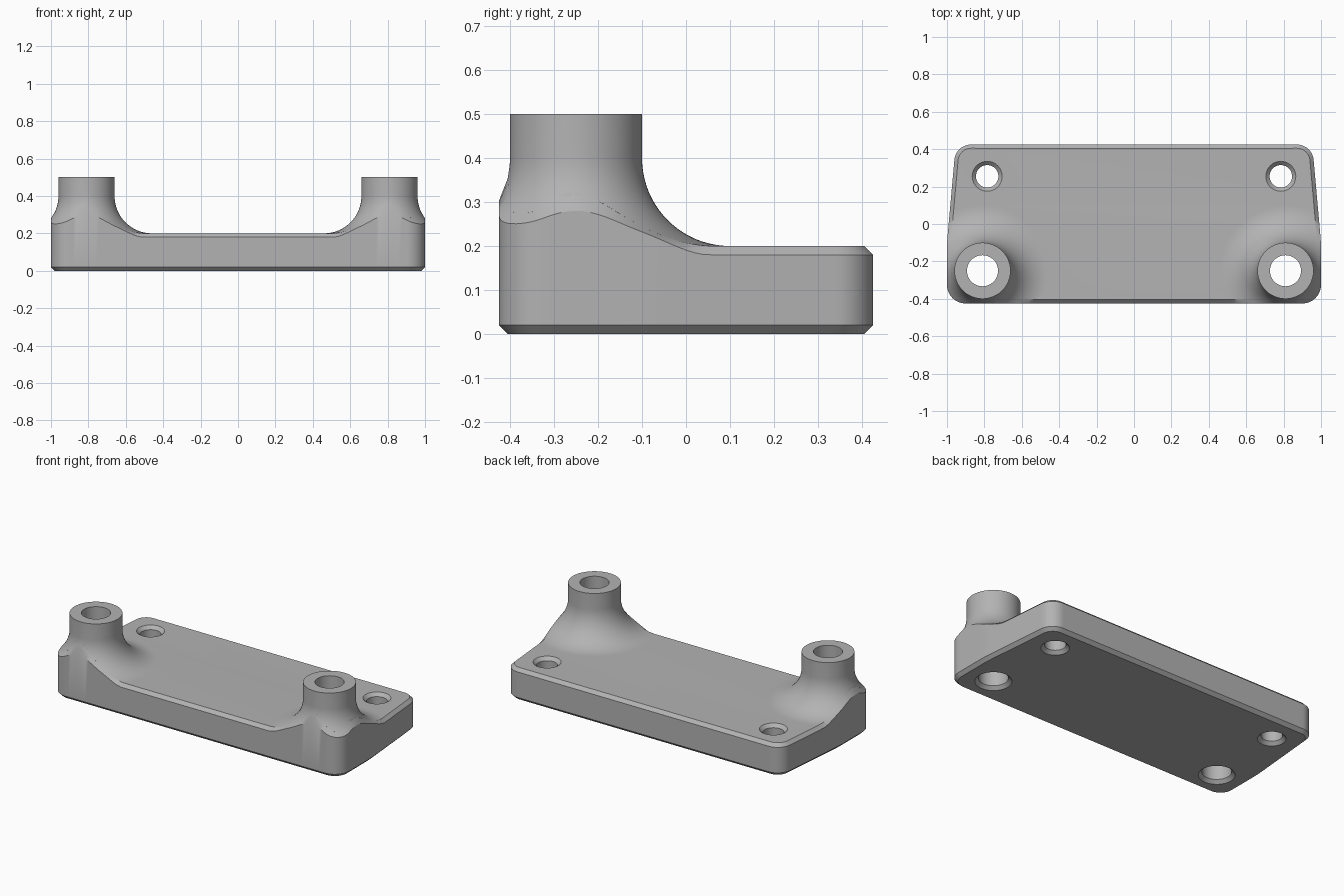
import bpy, bmesh, math
from mathutils import Vector

cube = bpy.data.objects.get("Cube")
if cube:
    bpy.data.objects.remove(cube, do_unlink=True)

BOSS = Vector((0.81, -0.25))      # boss axis, mirrored in x
BOSS_R, FILLET, DECK, TOP = 0.15, 0.2, 0.2, 0.5
CHAMFER = 0.02
REAR_HOLE = Vector((0.785, 0.255))

grey = bpy.data.materials.new("plain grey")
grey.use_nodes = True
colour = (0.45, 0.45, 0.45, 1)
grey.diffuse_color = colour
grey.node_tree.nodes["Principled BSDF"].inputs["Base Color"].default_value = colour


def outline():
    """Rounded, tapered half outline mirrored to a closed loop, finely divided."""
    half = [((1.0, -0.425), 0.1), ((1.0, -0.1), 1.0), ((0.953, 0.425), 0.09)]
    full = half + [((-x, y), r) for (x, y), r in reversed(half)]
    pts = []
    for i, (c, r) in enumerate(full):
        c = Vector(c)
        a = (Vector(full[i - 1][0]) - c).normalized()
        b = (Vector(full[(i + 1) % len(full)][0]) - c).normalized()
        half_ang = a.angle(b) / 2
        centre = c + (a + b).normalized() * r / math.sin(half_ang)
        reach = r / math.tan(half_ang)
        start, end = c + a * reach - centre, c + b * reach - centre
        turn = math.pi - 2 * half_ang
        for k in range(13):
            t = k / 12
            v = (start * math.sin((1 - t) * turn) + end * math.sin(t * turn)) / math.sin(turn)
            pts.append(centre + v)
    dense = []
    for p, q in zip(pts, pts[1:] + pts[:1]):
        n = max(1, math.ceil((q - p).length / 0.02))
        dense += [p.lerp(q, k / n) for k in range(n)]
    return dense


def inset(pts, d):
    out = []
    for i, p in enumerate(pts):
        t = ((p - pts[i - 1]).normalized() + (pts[(i + 1) % len(pts)] - p).normalized()).normalized()
        out.append(p + Vector((-t.y, t.x)) * d)
    return out


def radius(p):
    return (Vector((abs(p.x), p.y)) - BOSS).length


def flare(r):
    """Deck height at a distance from the boss axis."""
    s = min(max(BOSS_R + FILLET - r, 0), FILLET)
    return DECK + FILLET - math.sqrt(FILLET ** 2 - s ** 2)


def edge_drop(r):
    """Top chamfer fades out as the flare climbs."""
    t = min(max((r - 0.24) / 0.11, 0), 1)
    return CHAMFER * t * t * (3 - 2 * t)


def make(name, bm):
    bmesh.ops.recalc_face_normals(bm, faces=bm.faces)
    mesh = bpy.data.meshes.new(name)
    bm.to_mesh(mesh)
    bm.free()
    mesh.materials.append(grey)
    ob = bpy.data.objects.new(name, mesh)
    bpy.context.collection.objects.link(ob)
    return ob


def loft(name, rings):
    """Closed solid through equal-length rings of 3D points."""
    bm = bmesh.new()
    loops = [[bm.verts.new(p) for p in ring] for ring in rings]
    n = len(loops[0])
    for lo, hi in zip(loops, loops[1:]):
        for i in range(n):
            j = (i + 1) % n
            bm.faces.new((lo[i], lo[j], hi[j], hi[i]))
    bm.faces.new(loops[0][::-1])
    bm.faces.new(loops[-1])
    return make(name, bm)


def turned(name, centre, profile, n=96):
    """Solid of revolution from (radius, height) pairs."""
    return loft(name, [[(centre[0] + r * math.cos(math.tau * k / n),
                         centre[1] + r * math.sin(math.tau * k / n), z)
                        for k in range(n)] for r, z in profile])


def combine(ob, other, operation):
    mod = ob.modifiers.new(operation, 'BOOLEAN')
    mod.operation, mod.solver, mod.object = operation, 'EXACT', other
    bpy.context.view_layer.objects.active = ob
    bpy.ops.object.modifier_apply(modifier=mod.name)


def drop(ob):
    bpy.data.objects.remove(ob, do_unlink=True)


# Plate with chamfered bottom and a rim that climbs with the flares
edge = outline()
level = lambda d, z: [(p.x, p.y, z) for p in inset(edge, d)]
rim = lambda d, f: [(p.x, p.y, f(radius(p))) for p in inset(edge, d)]
plate = loft("mounting_plate", [
    level(CHAMFER, 0), level(0, CHAMFER),
    rim(0, lambda r: flare(r) - edge_drop(r)),
    rim(CHAMFER, flare), rim(CHAMFER + 0.005, flare),
    level(CHAMFER + 0.006, DECK)])

# Bosses with filleted feet, trimmed to the plate outline
trim = loft("trim_helper", [level(0.022, 0.05), level(0.022, 0.7)])
arc = [BOSS_R + FILLET * (1 - math.sin(k / 20 * math.pi / 2)) for k in range(21)]
foot = [(BOSS_R + FILLET, 0.1)] + [
    (r, DECK + FILLET * (1 - math.cos(k / 20 * math.pi / 2))) for k, r in enumerate(arc)]
for side in (-1, 1):
    boss = turned("boss", (side * BOSS.x, BOSS.y), foot + [(BOSS_R, TOP)])
    combine(boss, trim, 'INTERSECT')
    combine(plate, boss, 'UNION')
    drop(boss)
drop(trim)

# Through holes with countersunk mouths
for side in (-1, 1):
    for c, r, top, rise in ((BOSS, 0.083, TOP, 0), (REAR_HOLE, 0.06, DECK, CHAMFER)):
        profile = [(r + 0.03, -0.01), (r, CHAMFER), (r, top - rise), (r + 1.5 * rise, top + 0.01)]
        drill = turned("drill_helper", (side * c.x, c.y), profile, 64)
        combine(plate, drill, 'DIFFERENCE')
        drop(drill)

bpy.ops.object.select_all(action='DESELECT')
plate.select_set(True)
bpy.context.view_layer.objects.active = plate
bpy.ops.object.shade_smooth_by_angle(angle=math.radians(30))
